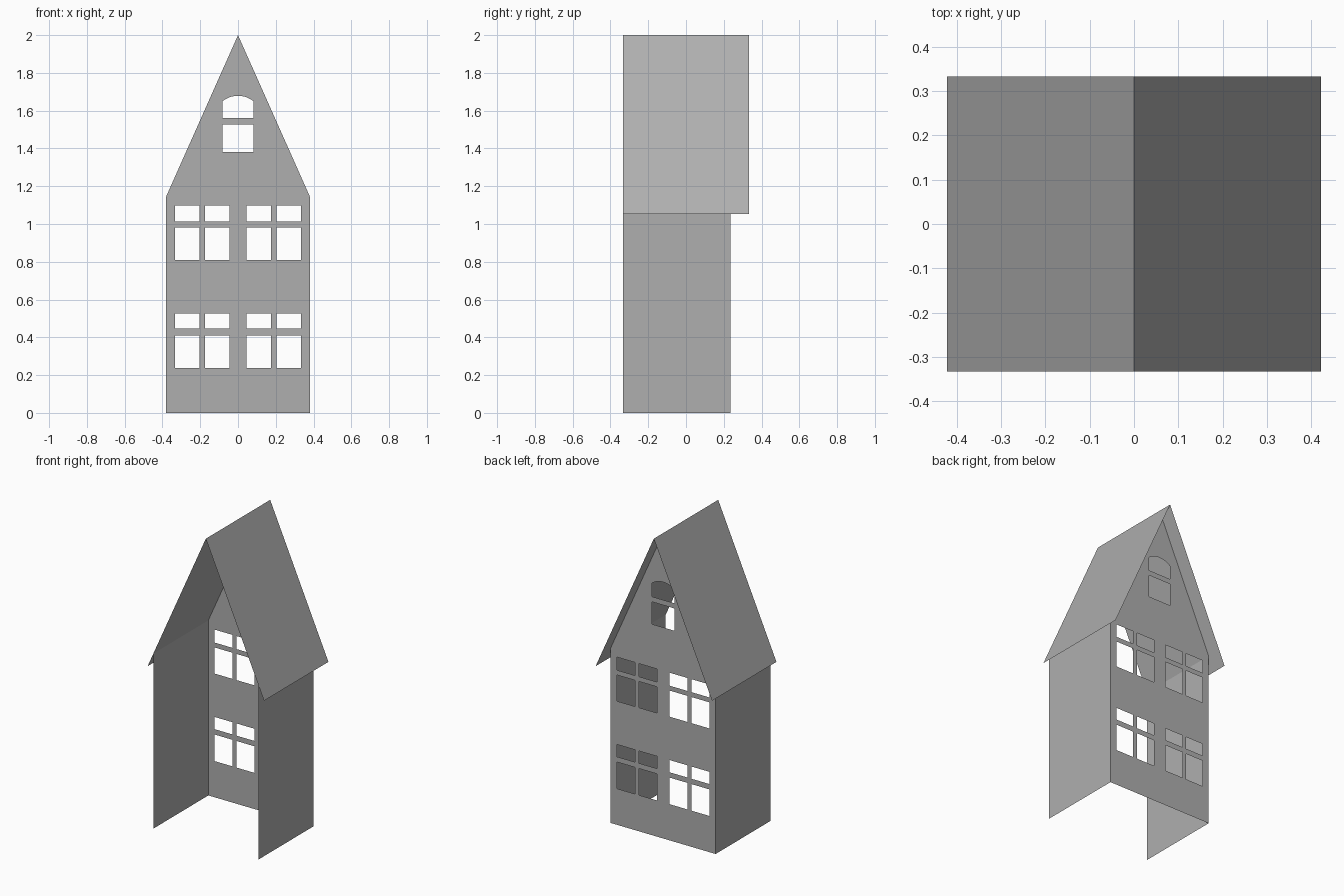
import bpy, bmesh, math

if "Cube" in bpy.data.objects:
    bpy.data.objects.remove(bpy.data.objects["Cube"])

HALF_W, EAVE_X, EAVE_Z, TOP = 0.38, 0.422, 1.052, 2.0
FRONT, WALL_Y, BACK = -0.333, 0.236, 0.333
WALL_TOP = TOP - (TOP - EAVE_Z) * HALF_W / EAVE_X

# Dark grey paint
paint = bpy.data.materials.new("dark_grey")
paint.diffuse_color = (0.43, 0.43, 0.43, 1)
paint.use_nodes = True
paint.node_tree.nodes["Principled BSDF"].inputs["Base Color"].default_value = paint.diffuse_color


def finish(name, bm):
    mesh = bpy.data.meshes.new(name)
    bm.to_mesh(mesh)
    bm.free()
    mesh.materials.append(paint)
    obj = bpy.data.objects.new(name, mesh)
    bpy.context.collection.objects.link(obj)


def sheet(name, profile, y0, y1):
    """Thin sheet: an open x-z profile swept along y."""
    bm = bmesh.new()
    a = [bm.verts.new((x, y0, z)) for x, z in profile]
    b = [bm.verts.new((x, y1, z)) for x, z in profile]
    for i in range(len(profile) - 1):
        bm.faces.new((a[i], b[i], b[i + 1], a[i + 1]))
    for f in bm.faces:
        f.normal_update()
        if f.normal.x * f.calc_center_median().x < 0:  # face outwards
            f.normal_flip()
    finish(name, bm)


def rect(x0, x1, z0, z1):
    return [(x0, z0), (x1, z0), (x1, z1), (x0, z1)]


# Window openings: two storeys of paired two-light windows
holes = []
for z0, z1, z2, z3 in ((0.237, 0.411, 0.446, 0.526), (0.81, 0.981, 1.013, 1.098)):
    for s in (-1, 1):
        for x0, x1 in ((0.045, 0.176), (0.204, 0.334)):
            lo, hi = sorted((s * x0, s * x1))
            holes += [rect(lo, hi, z0, z1), rect(lo, hi, z2, z3)]

# Attic window with a segmental arch
holes.append(rect(-0.082, 0.082, 1.382, 1.528))
w, rise, spring = 0.082, 0.029, 1.65
r = (w * w + rise * rise) / (2 * rise)
half = math.asin(w / r)
arch = [(r * math.sin(half * (1 - i / 5)), spring + rise - r + r * math.cos(half * (1 - i / 5)))
        for i in range(11)]
holes.append([(-w, 1.562), (w, 1.562)] + arch)

# Gabled wall with the openings left out
bm = bmesh.new()
outline = [(-HALF_W, 0), (HALF_W, 0), (HALF_W, WALL_TOP), (0, TOP), (-HALF_W, WALL_TOP)]
for loop in [outline] + holes:
    vs = [bm.verts.new((x, WALL_Y, z)) for x, z in loop]
    for i, v in enumerate(vs):
        bm.edges.new((v, vs[(i + 1) % len(vs)]))
bmesh.ops.triangle_fill(bm, edges=bm.edges[:], use_beauty=True, use_dissolve=False, normal=(0, 1, 0))
for f in bm.faces:
    f.normal_update()
    if f.normal.y < 0:
        f.normal_flip()
finish("gable_wall", bm)

# Side walls, open at the front
for side, s in (("left", -1), ("right", 1)):
    sheet(side + "_wall", [(s * HALF_W, 0), (s * HALF_W, WALL_TOP)], FRONT, WALL_Y)

# Steep pitched roof
sheet("roof", [(-EAVE_X, EAVE_Z), (0, TOP), (EAVE_X, EAVE_Z)], FRONT, BACK)
